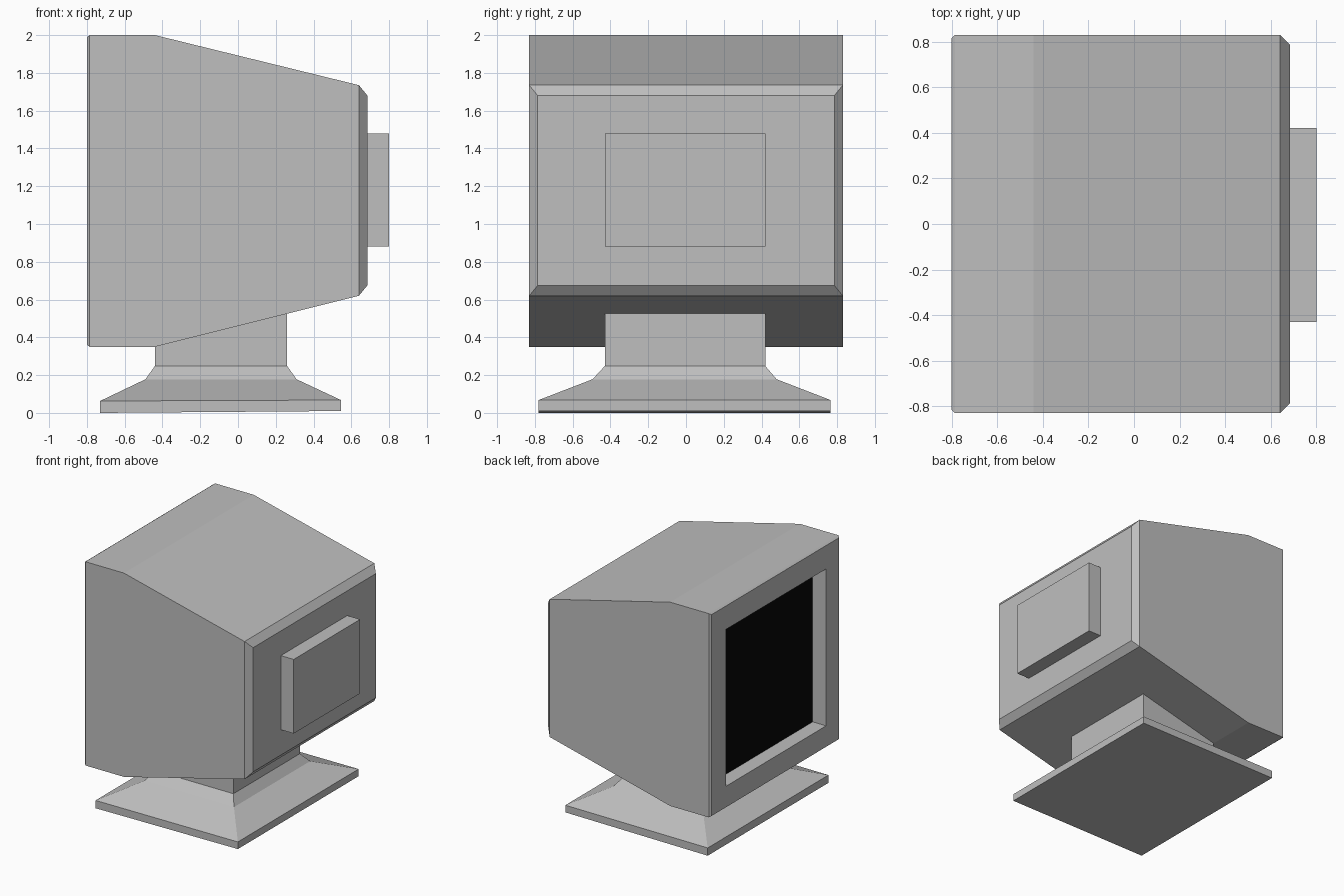
import bpy
import bmesh

cube = bpy.data.objects.get("Cube")
if cube:
    bpy.data.objects.remove(cube, do_unlink=True)


def make_material(name, rgb):
    mat = bpy.data.materials.new(name)
    mat.use_nodes = True
    mat.diffuse_color = (*rgb, 1)
    mat.node_tree.nodes["Principled BSDF"].inputs["Base Color"].default_value = (*rgb, 1)
    return mat


GREY = make_material("casing grey", (0.52, 0.52, 0.52))
BLACK = make_material("screen black", (0.002, 0.002, 0.002))


def loft(name, rings, materials):
    """Skin a run of four-cornered rings, closing both ends."""
    bm = bmesh.new()
    loops = [[bm.verts.new(p) for p in ring] for ring in rings]
    first_cap = bm.faces.new(loops[0])
    bm.faces.new(loops[-1])
    for a, b in zip(loops, loops[1:]):
        for i in range(4):
            j = (i + 1) % 4
            bm.faces.new((a[i], a[j], b[j], b[i]))
    first_cap.material_index = len(materials) - 1
    bmesh.ops.recalc_face_normals(bm, faces=bm.faces)
    mesh = bpy.data.meshes.new(name)
    bm.to_mesh(mesh)
    bm.free()
    for mat in materials:
        mesh.materials.append(mat)
    obj = bpy.data.objects.new(name, mesh)
    bpy.context.collection.objects.link(obj)
    return obj


def upright_ring(x, y0, y1, z0, z1):
    return [(x, y0, z0), (x, y1, z0), (x, y1, z1), (x, y0, z1)]


def flat_ring(z, x0, x1, y0, y1, rise=0):
    return [(x0, y0, z), (x1, y0, z + rise), (x1, y1, z + rise), (x0, y1, z)]


# Monitor casing: recessed screen, bezel, straight shell, tapered back, chamfer
loft("monitor_casing", [
    upright_ring(-0.68, -0.65, 0.63, 0.53, 1.80),
    upright_ring(-0.80, -0.65, 0.63, 0.53, 1.80),
    upright_ring(-0.80, -0.815, 0.815, 0.36, 1.99),
    upright_ring(-0.785, -0.83, 0.83, 0.35, 2.0),
    upright_ring(-0.44, -0.83, 0.83, 0.35, 2.0),
    upright_ring(0.64, -0.83, 0.83, 0.62, 1.735),
    upright_ring(0.685, -0.785, 0.785, 0.675, 1.68),
], [GREY, BLACK])

# Raised block on the rear panel
loft("rear_block", [
    upright_ring(0.67, -0.43, 0.42, 0.88, 1.48),
    upright_ring(0.80, -0.43, 0.42, 0.88, 1.48),
], [GREY])

# Stand: foot plate, sloping skirt, collar and neck
loft("stand", [
    flat_ring(0.0, -0.73, 0.545, -0.78, 0.765, 0.01),
    flat_ring(0.063, -0.73, 0.545, -0.78, 0.765, 0.005),
    flat_ring(0.178, -0.49, 0.31, -0.495, 0.48),
    flat_ring(0.248, -0.44, 0.26, -0.43, 0.42),
    flat_ring(0.6, -0.44, 0.26, -0.43, 0.42),
], [GREY])
